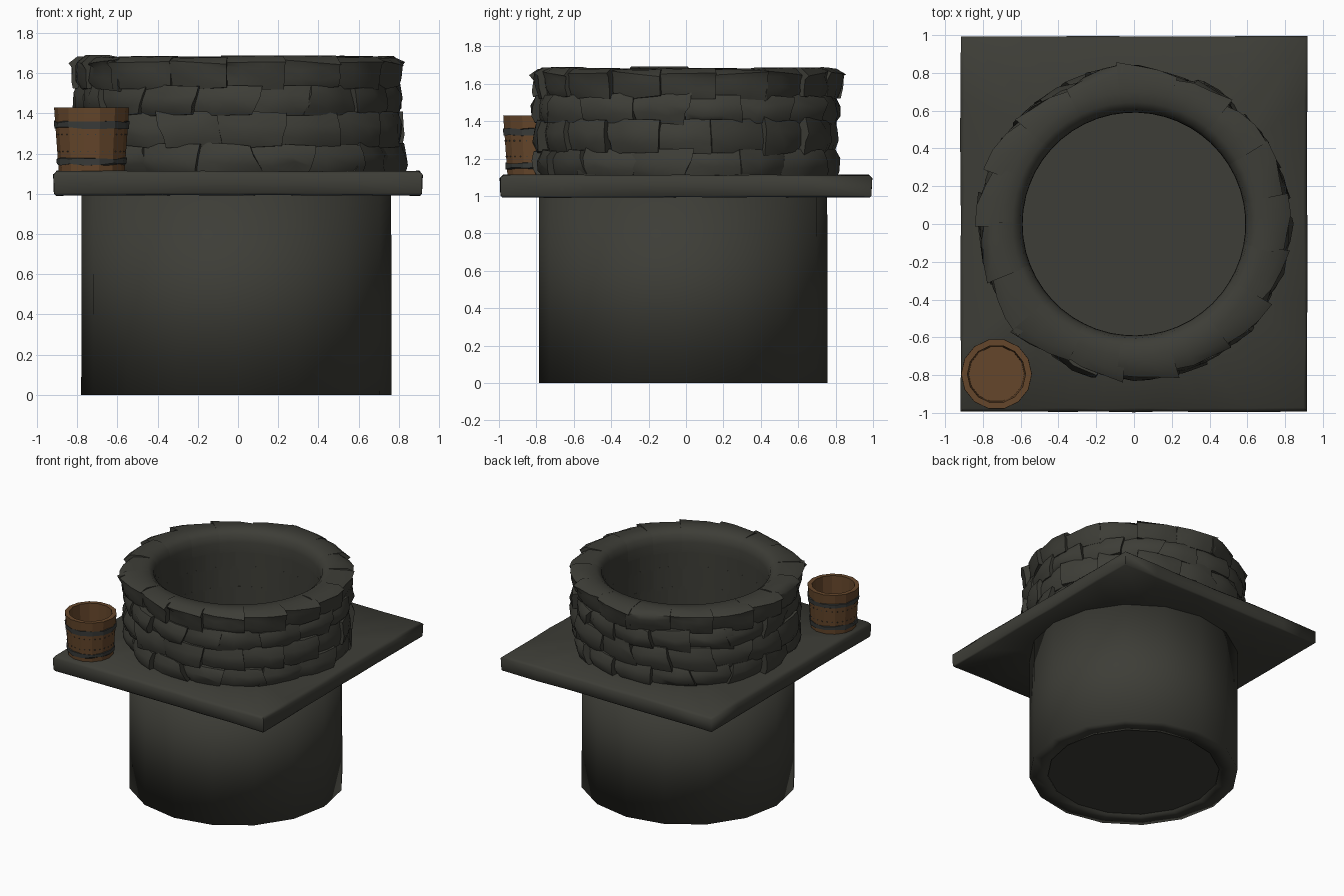
import bpy, bmesh, math, random
from mathutils import Vector

if "Cube" in bpy.data.objects:
    bpy.data.objects.remove(bpy.data.objects["Cube"])

random.seed(11)

def material(name, rgb):
    m = bpy.data.materials.new(name)
    m.diffuse_color = (*rgb, 1)
    m.use_nodes = True
    m.node_tree.nodes["Principled BSDF"].inputs["Base Color"].default_value = m.diffuse_color
    return m

STONE = material("mossy stone", (0.047, 0.047, 0.038))
WOOD = material("bucket wood", (0.13, 0.062, 0.024))
IRON = material("dark iron", (0.042, 0.045, 0.042))

def finish(name, bm, mat, angle=35):
    bmesh.ops.recalc_face_normals(bm, faces=bm.faces)
    me = bpy.data.meshes.new(name)
    bm.to_mesh(me)
    bm.free()
    me.materials.append(mat)
    ob = bpy.data.objects.new(name, me)
    bpy.context.collection.objects.link(ob)
    bpy.ops.object.select_all(action='DESELECT')
    ob.select_set(True)
    bpy.context.view_layer.objects.active = ob
    bpy.ops.object.shade_smooth_by_angle(angle=math.radians(angle))
    return ob

def loft(bm, rings, wrap=True):
    """Bridge equal-length closed loops of points; wrap joins last to first."""
    loops = [[bm.verts.new(p) for p in r] for r in rings]
    n = len(loops[0])
    for k in range(len(loops) if wrap else len(loops) - 1):
        a, b = loops[k], loops[(k + 1) % len(loops)]
        for i in range(n):
            j = (i + 1) % n
            bm.faces.new((a[i], a[j], b[j], b[i]))
    return loops

def circle(r, z, n, cx=0, cy=0, jitter=0.0):
    return [(cx + r * math.cos(math.tau * i / n), cy + r * math.sin(math.tau * i / n),
             z + random.uniform(-jitter, jitter)) for i in range(n)]

def rectangle(hx, hy, z, n, jitter=0.0):
    pts = []
    for i in range(n):
        c, s = math.cos(math.tau * i / n), math.sin(math.tau * i / n)
        m = max(abs(c), abs(s))
        d = 1 + random.uniform(-jitter, jitter)
        pts.append((hx * c / m * d, hy * s / m * d, z + random.uniform(-jitter, jitter)))
    return pts

# Shaft: hollow tube, softly shaded across its square lower rim
bm = bmesh.new()
loft(bm, [circle(r, z, 16, -0.008, -0.015) for r, z in
          ((0.635, 1.0), (0.635, 0.0), (0.772, 0.0), (0.77, 1.0))])
finish("well_shaft", bm, STONE, 180)

# Shaft floor
bm = bmesh.new()
bm.faces.new([bm.verts.new(p) for p in circle(0.64, 0.012, 32, -0.008, -0.015)])
finish("shaft_floor", bm, STONE)

# Slab around the well, with a round opening
bm = bmesh.new()
loft(bm, [circle(0.63, 1.112, 32), rectangle(0.9, 0.975, 1.112, 32, 0.004),
          rectangle(0.918, 0.994, 1.095, 32, 0.003), rectangle(0.914, 0.99, 1.003, 32, 0.003),
          rectangle(0.905, 0.98, 0.993, 32, 0.003), circle(0.63, 0.993, 32)])
finish("stone_slab", bm, STONE, 60)

# Ring wall: courses of rough interlocking stones, each a small swept section
def q(s):
    return random.uniform(-s, s)

def stone(bm, a0, a1, z0, z1, top):
    tilt = random.choice((-1, 1, 1)) * random.uniform(0.012, 0.03)
    base_r = random.uniform(0.80, 0.822)
    lift, slant = q(0.008), q(0.035)
    sections = []
    for k in range(4):
        t = k / 3
        R = base_r + tilt * (t - 0.5) * 2
        bulge = 0.008 if k in (1, 2) else -0.004
        a_skew = 0.0 if top else q(0.04)
        dz = slant * (t - 0.5)
        if top:
            crown = [(0.59, z0, 0), (0.592, z1 - 0.09, 0), (0.605, z1 - 0.035, 0),
                     (0.645, z1 - 0.004, 0), (0.70, z1 + lift, 0), (R - 0.035, z1 - 0.002 + lift + q(0.004), 0),
                     (R + 0.012 + q(0.01), z1 - 0.03 + dz, 0)]
        else:
            crown = [(0.592, z0, 0), (0.592, z1, 0), (R - 0.018 + q(0.008), z1 + dz, a_skew)]
        face = [(R + bulge + q(0.009), z0 + (z1 - z0) * 0.65 + q(0.015), a_skew * 0.5),
                (R + bulge - 0.002 + q(0.009), z0 + (z1 - z0) * 0.3 + q(0.015), -a_skew * 0.5),
                (R - 0.018 + q(0.008), z0 - dz, -a_skew)]
        a = a0 + (a1 - a0) * t
        sections.append([(r * math.cos(a + s), r * math.sin(a + s), max(z, 1.1))
                         for r, z, s in crown + face])
    loops = loft(bm, sections, wrap=False)
    bm.faces.new(loops[0])
    bm.faces.new(loops[-1])

bm = bmesh.new()
N = 17
LEVELS = (1.10, 1.25, 1.41, 1.54, 1.685)
for c in range(4):
    for i in range(N):
        a = math.tau * (i + 0.5 * (c % 2)) / N
        stone(bm, a - random.uniform(0.0, 0.03), a + math.tau / N + random.uniform(0.0, 0.03),
              LEVELS[c] - (0.02 if c else 0), LEVELS[c + 1], c == 3)
finish("ring_wall", bm, STONE, 50)

# Bucket
BX, BY, SIDES = -0.728, -0.795, 14
def bucket_r(z):
    return 0.164 + (z - 1.115) / 0.315 * 0.022

bm = bmesh.new()
loops = loft(bm, [circle(r, z, SIDES, BX, BY) for r, z in
                  ((0.147, 1.14), (0.154, 1.43), (0.187, 1.43), (0.177, 1.29), (0.164, 1.113))], wrap=False)
bm.faces.new(loops[0])
bm.faces.new(loops[-1])
finish("bucket_body", bm, WOOD, 20)

# Bucket hoops
for k, z in enumerate((1.162, 1.342)):
    bm = bmesh.new()
    ring = [(bucket_r(z + dz) + off, z + dz) for off, dz in
            ((-0.004, -0.016), (-0.004, 0.016), (0.007, 0.016), (0.007, -0.016))]
    loft(bm, [circle(r, h, SIDES, BX, BY, 0.007) for r, h in ring])
    finish(f"bucket_hoop_{k + 1}", bm, IRON, 20)

# Bucket nails
bm = bmesh.new()
for z in (1.21, 1.295):
    for i in range(SIDES * 2):
        a = math.tau * (i + 0.5) / (SIDES * 2)
        r = bucket_r(z) * 0.985
        v = bmesh.ops.create_cube(bm, size=0.006)["verts"]
        bmesh.ops.translate(bm, verts=v, vec=Vector((BX + r * math.cos(a), BY + r * math.sin(a), z)))
finish("bucket_nails", bm, IRON)
